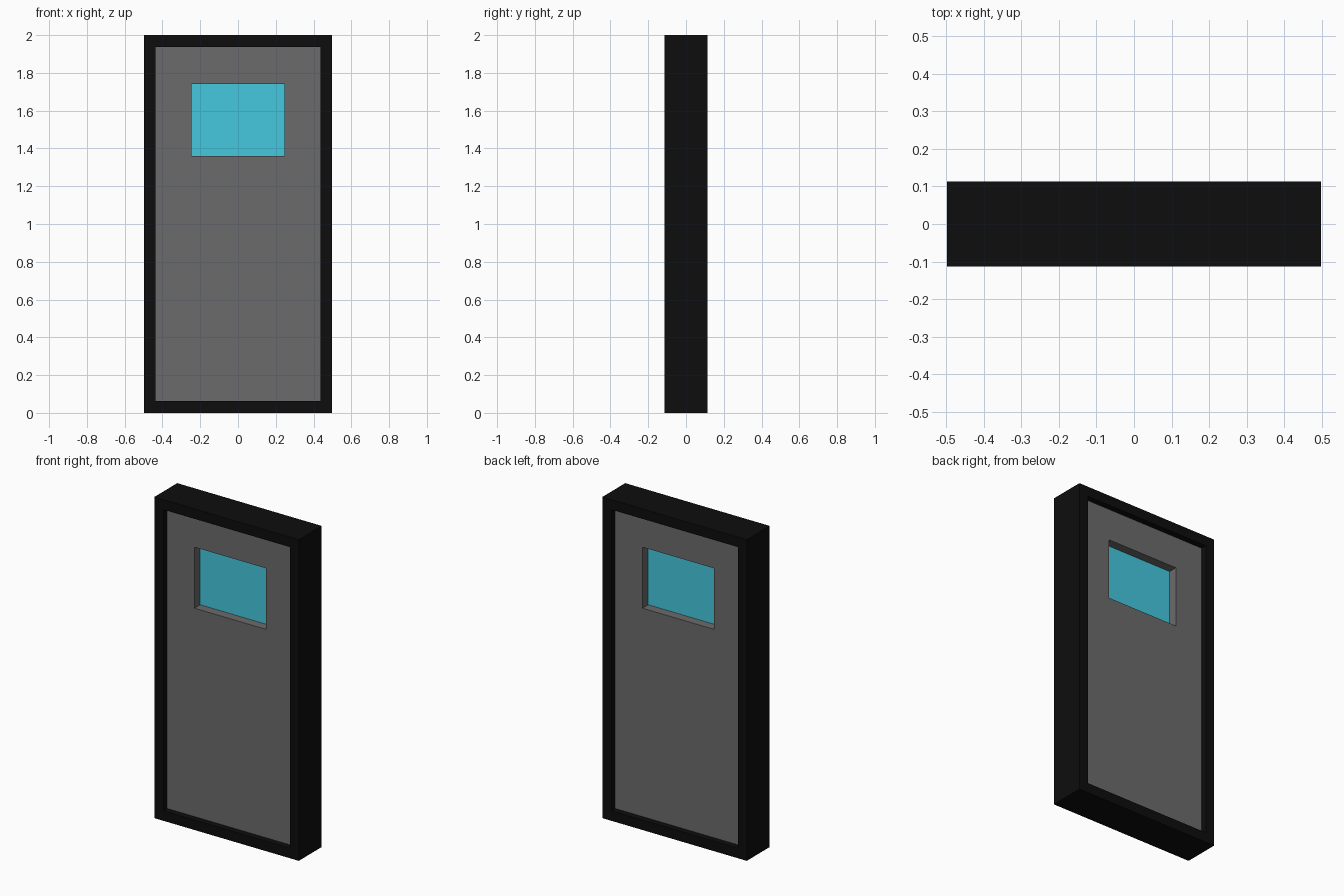
import bpy, bmesh

if "Cube" in bpy.data.objects:
    bpy.data.objects.remove(bpy.data.objects["Cube"])

W, H, D = 0.498, 2.0, 0.113     # outer half width, height, half depth
BORDER = 0.062
PANEL_D, GLASS_D = 0.075, 0.019
INNER = (-W + BORDER, W - BORDER, BORDER, H - BORDER)
WINDOW = (-0.247, 0.247, 1.36, 1.74)


def material(name, color):
    m = bpy.data.materials.new(name)
    m.diffuse_color = (*color, 1)
    m.use_nodes = True
    m.node_tree.nodes["Principled BSDF"].inputs["Base Color"].default_value = m.diffuse_color
    return m


def add_object(name, bm, mat):
    bmesh.ops.recalc_face_normals(bm, faces=bm.faces)
    me = bpy.data.meshes.new(name)
    bm.to_mesh(me)
    bm.free()
    me.materials.append(mat)
    ob = bpy.data.objects.new(name, me)
    bpy.context.collection.objects.link(ob)
    return ob


def loop(bm, rect, y):
    x0, x1, z0, z1 = rect
    return [bm.verts.new((x, y, z)) for x, z in ((x0, z0), (x1, z0), (x1, z1), (x0, z1))]


def ring(name, outer, inner, d, mat):
    """Rectangular surround with a rectangular opening, closed all round."""
    bm = bmesh.new()
    loops = [loop(bm, r, y) for r, y in ((outer, -d), (outer, d), (inner, d), (inner, -d))]
    for a, b in zip(loops, loops[1:] + loops[:1]):
        for i in range(4):
            j = (i + 1) % 4
            bm.faces.new((a[i], a[j], b[j], b[i]))
    return add_object(name, bm, mat)


def slab(name, rect, d, mat):
    bm = bmesh.new()
    front = bm.faces.new(loop(bm, rect, -d))
    moved = bmesh.ops.extrude_face_region(bm, geom=[front], use_keep_orig=True)["geom"]
    bmesh.ops.translate(bm, vec=(0, 2 * d, 0),
                        verts=[v for v in moved if isinstance(v, bmesh.types.BMVert)])
    return add_object(name, bm, mat)


black = material("frame_black", (0.004, 0.004, 0.004))
grey = material("panel_grey", (0.147, 0.147, 0.147))
cyan = material("glass_cyan", (0.06, 0.58, 0.73))

# Outer frame, recessed door leaf, window pane set deeper in the leaf
ring("door_frame", (-W, W, 0, H), INNER, D, black)
ring("door_panel", INNER, WINDOW, PANEL_D, grey)
slab("window_glass", WINDOW, GLASS_D, cyan)
